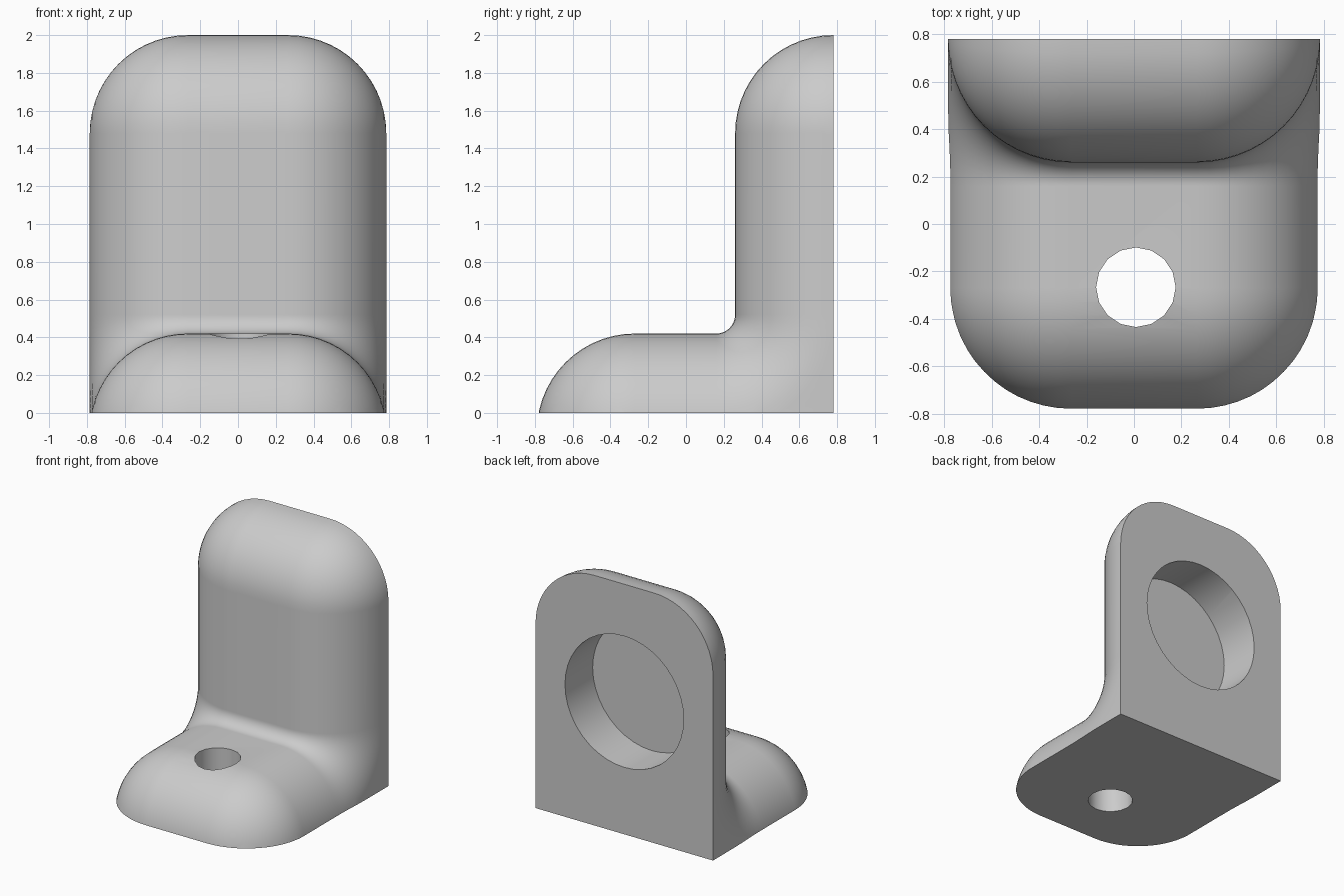
import bpy, bmesh
from math import sin, cos, pi

cube = bpy.data.objects.get("Cube")
if cube:
    bpy.data.objects.remove(cube, do_unlink=True)

ROUND = 0.52        # outer edge rounding
FILLET = 0.10       # inside corner rounding
FLAT = 0.265        # half width of the flat middle
BACK = 0.78         # back plane
STEPS = 14

grey = bpy.data.materials.new("light_grey")
grey.use_nodes = True
grey.diffuse_color = (0.6, 0.6, 0.6, 1)
grey.node_tree.nodes["Principled BSDF"].inputs["Base Color"].default_value = (0.6, 0.6, 0.6, 1)


def make_object(name, bm):
    mesh = bpy.data.meshes.new(name)
    bm.to_mesh(mesh)
    bm.free()
    mesh.materials.append(grey)
    obj = bpy.data.objects.new(name, mesh)
    bpy.context.collection.objects.link(obj)
    return obj


# L-shaped path of rounding centres with the outward direction at each point
quarter = [pi / 2 * i / STEPS for i in range(STEPS + 1)]
path = [(-0.27, -0.10, a) for a in quarter]
reach = ROUND + FILLET
for a in reversed(quarter):
    path.append((BACK - reach + reach * cos(a), ROUND - reach * sin(a), a))
path += [(BACK, 2 - ROUND, a) for a in quarter]

# Bracket body: closed rings lofted along the path
bm = bmesh.new()
rings = []
for cy, cz, a in path:
    side = FLAT + ROUND
    ring = [bm.verts.new((-side, BACK, cz))]
    for sign, angles in ((-1, quarter[::-1]), (1, quarter)):
        for t in angles:
            out = ROUND * cos(t)
            ring.append(bm.verts.new((sign * (FLAT + ROUND * sin(t)),
                                      cy - out * cos(a), cz + out * sin(a))))
    ring.append(bm.verts.new((side, BACK, cz)))
    rings.append(ring)
for low, high in zip(rings, rings[1:]):
    for i in range(len(low)):
        j = (i + 1) % len(low)
        bm.faces.new((low[i], low[j], high[j], high[i]))
bm.faces.new(rings[-1])
bmesh.ops.remove_doubles(bm, verts=bm.verts[:], dist=1e-4)
bmesh.ops.dissolve_degenerate(bm, dist=1e-5, edges=bm.edges[:])

# Flat underside
cut = bmesh.ops.bisect_plane(bm, geom=bm.verts[:] + bm.edges[:] + bm.faces[:],
                             plane_co=(0, 0, 0), plane_no=(0, 0, 1), clear_inner=True)
rim = [e for e in cut["geom_cut"] if isinstance(e, bmesh.types.BMEdge)]
bmesh.ops.edgenet_fill(bm, edges=rim)
bmesh.ops.recalc_face_normals(bm, faces=bm.faces[:])
body = make_object("bracket_body", bm)


def drill(name, location, radius, depth, sides, along_y=False):
    """Cut a round hole into the body."""
    bm = bmesh.new()
    bmesh.ops.create_cone(bm, cap_ends=True, segments=sides, radius1=radius,
                          radius2=radius, depth=depth)
    cutter = make_object(name, bm)
    cutter.location = location
    cutter.rotation_euler.x = pi / 2 if along_y else 0
    cutter.hide_render = True
    mod = body.modifiers.new(name, "BOOLEAN")
    mod.operation = "DIFFERENCE"
    mod.solver = "EXACT"
    mod.object = cutter
    bpy.context.view_layer.update()
    bpy.ops.object.modifier_apply(modifier=name)
    bpy.data.objects.remove(cutter, do_unlink=True)


bpy.ops.object.select_all(action="DESELECT")
bpy.context.view_layer.objects.active = body
body.select_set(True)

# Screw hole through the foot and round pocket in the back
drill("screw_hole", (0.008, -0.267, 0.2), 0.168, 1.0, 16)
drill("back_pocket", (0, BACK, 1.06), 0.525, 0.70, 40, along_y=True)

bpy.ops.object.shade_smooth_by_angle(angle=pi / 6)
